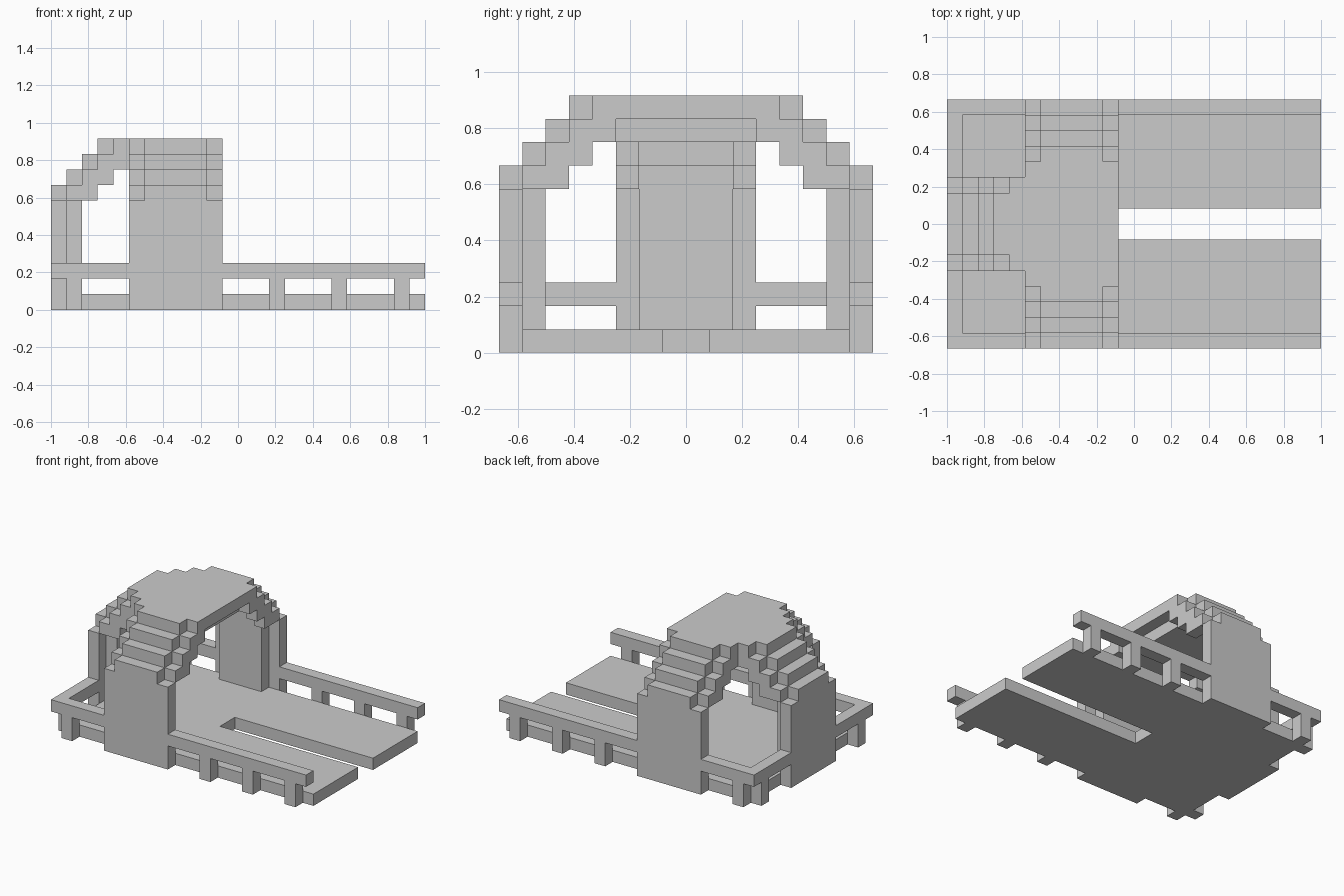
import bpy, bmesh
from mathutils import Matrix, Vector

if "Cube" in bpy.data.objects:
    bpy.data.objects.remove(bpy.data.objects["Cube"])

U = 1 / 12  # block size; all dimensions below are in blocks


def boxes(name, parts, matrix=Matrix()):
    """One object from boxes given as (x0, x1, y0, y1, z0, z1)."""
    bm = bmesh.new()
    for x0, x1, y0, y1, z0, z1 in parts:
        m = Matrix.Translation(Vector((x0 + x1, y0 + y1, z0 + z1)) / 2)
        m = m @ Matrix.Diagonal((x1 - x0, y1 - y0, z1 - z0, 1))
        bmesh.ops.create_cube(bm, size=1, matrix=Matrix.Scale(U, 4) @ matrix @ m)
    me = bpy.data.meshes.new(name)
    bm.to_mesh(me)
    bm.free()
    ob = bpy.data.objects.new(name, me)
    bpy.context.collection.objects.link(ob)
    return ob


# Floor with the slot open at the right end
boxes("floor", [(-11, -1, -7, 7, 0, 1), (-1, 12, -7, -1, 0, 1), (-1, 12, 1, 7, 0, 1)])

# Railings and their posts
boxes("left_rail", [(-12, -11, -7, 7, 2, 3)])
boxes("left_posts", [(-12, -11, -7, -6, 0, 2), (-12, -11, 6, 7, 0, 2)])
for side, y in (("front", -8), ("back", 7)):
    boxes(side + "_rail", [(-12, 12, y, y + 1, 2, 3)])
    boxes(side + "_posts", [(x, x + 1, y, y + 1, 0, 2) for x in (-11, 2, 6, 10)])

# Stepped wall and vault arm: columns of (inner, outer, bottom, top) distance from hub
middle = [(7, 8, 0, 8), (6, 7, 0, 9), (5, 6, 8, 10), (3, 5, 9, 11)]
edge = [(7, 8, 0, 7), (6, 7, 7, 8), (5, 6, 7, 9), (4, 5, 8, 10), (3, 4, 9, 11)]
arm = [(a, b, -2, 2, z0, z1) for a, b, z0, z1 in middle]
for s in (-3, 2):
    arm += [(a, b, s, s + 1, z0, z1) for a, b, z0, z1 in edge]

# The same arm on three sides of the hub at x = -4
for side, quarter in (("back", 1), ("left", 2), ("front", 3)):
    turn = Matrix(((0, -1, 0, 0), (1, 0, 0, 0), (0, 0, 1, 0), (0, 0, 0, 1)))
    m = Matrix.Translation((-4, 0, 0))
    for _ in range(quarter):
        m = m @ turn
    boxes(side + "_wall_and_vault", arm, m)

# Roof crown, thinner at the open right edge
boxes("roof_crown", [(-7, -2, -3, 3, 9, 11), (-2, -1, -3, 3, 10, 11)])
